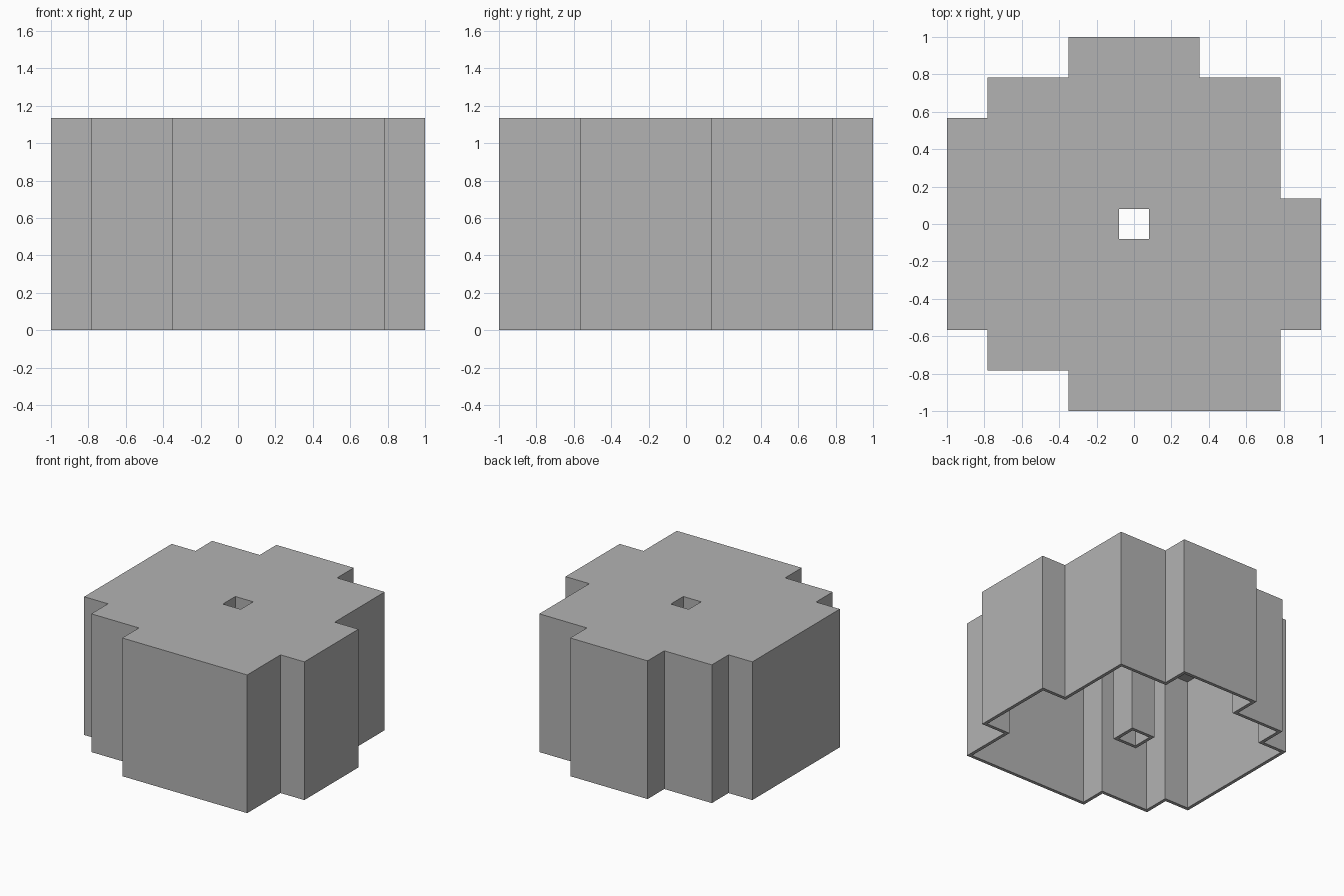
import bpy
import bmesh
from mathutils import Vector

if "Cube" in bpy.data.objects:
    bpy.data.objects.remove(bpy.data.objects["Cube"], do_unlink=True)

UNIT = 2 / 9.25           # grid step of the plan
WALL = UNIT / 8           # wall thickness
HEIGHT = 5.25 * UNIT
CEILING = 5 * UNIT        # underside of the top plate

grey = bpy.data.materials.new("plain grey")
grey.use_nodes = True
colour = (0.45, 0.45, 0.45, 1)
grey.diffuse_color = colour
grey.node_tree.nodes["Principled BSDF"].inputs["Base Color"].default_value = colour

# Stepped plan, counter-clockwise, in half grid steps
PLAN = [(-3, -9), (7, -9), (7, -5), (9, -5), (9, 1), (7, 1),
        (7, 7), (3, 7), (3, 9), (-3, 9), (-3, 7), (-7, 7),
        (-7, 5), (-9, 5), (-9, -5), (-7, -5), (-7, -7), (-3, -7)]
SQUARE = [(-1, -1), (1, -1), (1, 1), (-1, 1)]


def offset(plan, distance):
    """Scale a right-angled plan to size and push its sides outward."""
    points = [Vector(p) * UNIT / 2 for p in plan]
    result = []
    for i, p in enumerate(points):
        before = (p - points[i - 1]).normalized()
        after = (points[(i + 1) % len(points)] - p).normalized()
        normals = Vector((before.y, -before.x)) + Vector((after.y, -after.x))
        result.append(p + normals * distance)
    return result


bm = bmesh.new()


def ring(points, z):
    return [bm.verts.new((p.x, p.y, z)) for p in points]


def band(a, b):
    """Quads between two matching rings."""
    for i in range(len(a)):
        j = (i + 1) % len(a)
        bm.faces.new((a[i], a[j], b[j], b[i]))


def plate(outer, hole):
    """Flat plate with a square opening."""
    edges = [bm.edges.get((r[i - 1], r[i])) for r in (outer, hole) for i in range(len(r))]
    bmesh.ops.triangle_fill(bm, edges=edges, use_beauty=True)


def hollow_wall(outside, outside_top, inside, inside_top):
    """Outer skin, bottom rim and inner skin; returns both top rings."""
    out_low, out_high = ring(outside, 0), ring(outside, outside_top)
    in_low, in_high = ring(inside, 0), ring(inside, inside_top)
    band(out_low, out_high)
    band(in_low, out_low)
    band(in_high, in_low)
    return out_high, in_high


# Stepped outer wall and square central tube, both open at the bottom
wall_top, cavity_top = hollow_wall(offset(PLAN, WALL), HEIGHT, offset(PLAN, 0), CEILING)
tube_top, hole_top = hollow_wall(offset(SQUARE, 0), CEILING, offset(SQUARE, -WALL), HEIGHT)

# Top plate: upper surface and ceiling of the cavity
plate(wall_top, hole_top)
plate(cavity_top, tube_top)
bmesh.ops.dissolve_limit(bm, angle_limit=0.01, verts=bm.verts, edges=bm.edges)
bmesh.ops.recalc_face_normals(bm, faces=bm.faces)

mesh = bpy.data.meshes.new("hollow_stepped_block")
bm.to_mesh(mesh)
bm.free()
mesh.materials.append(grey)
block = bpy.data.objects.new("hollow_stepped_block", mesh)
bpy.context.collection.objects.link(block)
